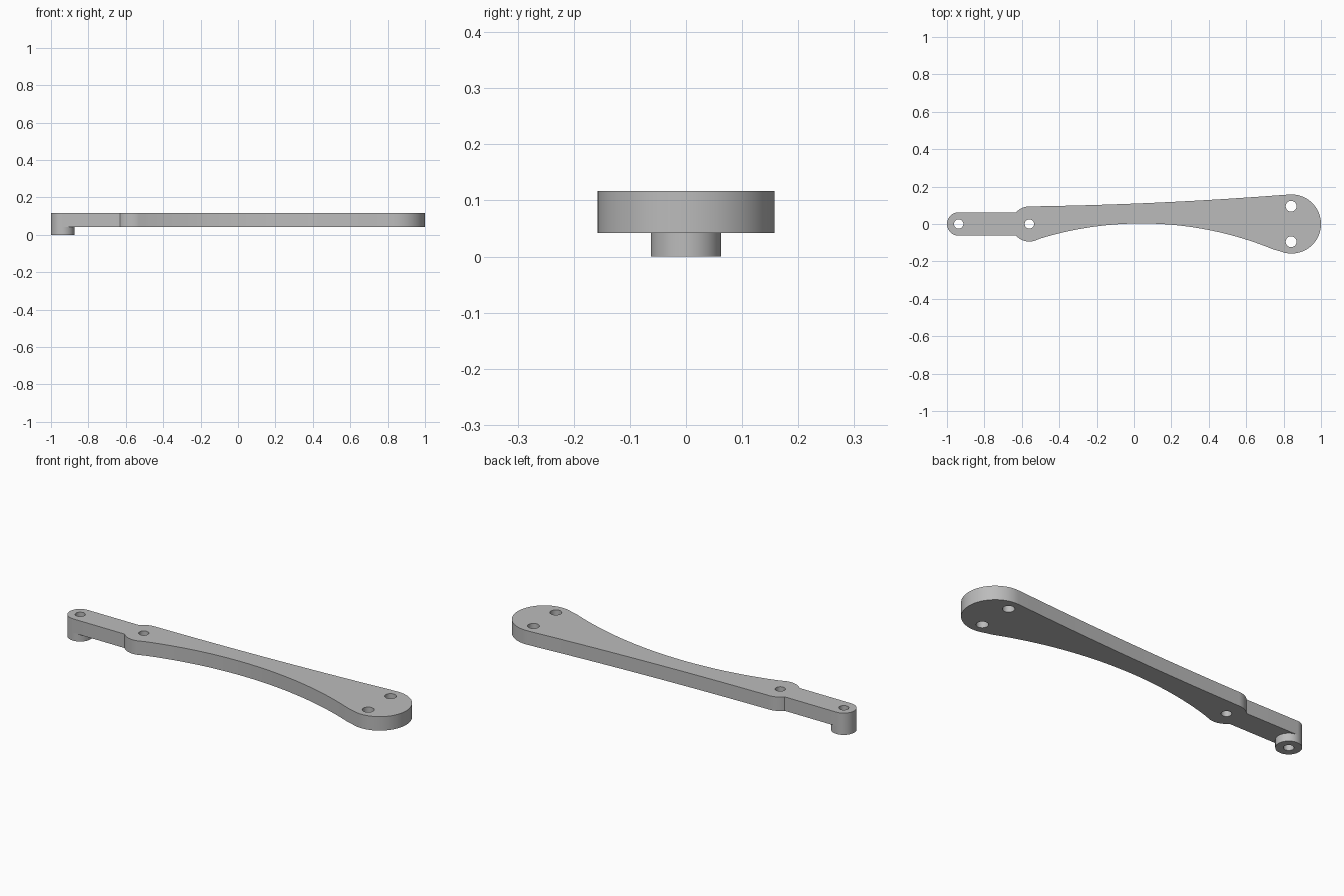
import bpy
import bmesh
from math import cos, sin, radians, pi, sqrt, asin, degrees

cube = bpy.data.objects.get("Cube")
if cube:
    bpy.data.objects.remove(cube, do_unlink=True)

# Main dimensions
BASE, TOP = 0.042, 0.117
TIP_X, TIP_R = -0.9375, 0.0625
LOBE_X, LOBE_R = -0.56, 0.094
END_X, END_R = 0.842, 0.158
SWEEP_X, SWEEP_R = 0.04, 1.86

grey = bpy.data.materials.new("plain grey")
grey.use_nodes = True
colour = (0.5, 0.5, 0.5, 1)
grey.diffuse_color = colour
grey.node_tree.nodes["Principled BSDF"].inputs["Base Color"].default_value = colour


def arc(cx, cy, r, start, end, steps):
    """Points on an arc, angles in degrees."""
    angles = [radians(start + (end - start) * i / steps) for i in range(steps + 1)]
    return [(cx + r * cos(a), cy + r * sin(a)) for a in angles]


def circle(cx, cy, r, steps=48):
    return arc(cx, cy, r, 0, 360, steps)[:-1]


def slab(name, loops, z0, z1):
    """Filled flat outline with holes, given thickness."""
    curve = bpy.data.curves.new(name, "CURVE")
    curve.dimensions = "2D"
    curve.fill_mode = "BOTH"
    curve.extrude = (z1 - z0) / 2
    for loop in loops:
        spline = curve.splines.new("POLY")
        spline.points.add(len(loop) - 1)
        for point, (x, y) in zip(spline.points, loop):
            point.co = (x, y, 0, 1)
        spline.use_cyclic_u = True
    helper = bpy.data.objects.new(name + " outline", curve)
    bpy.context.collection.objects.link(helper)
    graph = bpy.context.evaluated_depsgraph_get()
    mesh = bpy.data.meshes.new_from_object(helper.evaluated_get(graph))
    bpy.data.objects.remove(helper, do_unlink=True)

    bm = bmesh.new()
    bm.from_mesh(mesh)
    bmesh.ops.remove_doubles(bm, verts=bm.verts, dist=0.0001)
    bmesh.ops.translate(bm, verts=bm.verts, vec=(0, 0, (z0 + z1) / 2))
    bmesh.ops.recalc_face_normals(bm, faces=bm.faces)
    bm.to_mesh(mesh)
    bm.free()
    mesh.name = name
    mesh.materials.clear()
    mesh.materials.append(grey)
    obj = bpy.data.objects.new(name, mesh)
    bpy.context.collection.objects.link(obj)
    bpy.ops.object.select_all(action="DESELECT")
    obj.select_set(True)
    bpy.context.view_layer.objects.active = obj
    bpy.ops.object.shade_smooth_by_angle(angle=radians(30))
    return obj


# Outline, counter-clockwise from the narrow tip
notch = degrees(asin(TIP_R / LOBE_R))
outline = arc(TIP_X, 0, TIP_R, 90, 270, 32)
outline += arc(LOBE_X, 0, LOBE_R, 180 + notch, 287, 16)

# Hollow lower sweep
for i in range(1, 40):
    x = -0.533 + (0.78 + 0.533) * i / 40
    outline.append((x, sqrt(SWEEP_R ** 2 - (x - SWEEP_X) ** 2) - SWEEP_R + 0.003))

# Broad rounded end
outline += arc(END_X, 0, END_R, -113, 94, 48)

# Gently rising upper edge
for i in range(23, 0, -1):
    t = i / 24
    outline.append((LOBE_X + 1.39 * t, LOBE_R + 0.064 * (0.3 * t + 0.7 * t * t)))
outline += arc(LOBE_X, 0, LOBE_R, 88, 180 - notch, 12)

tip_hole = circle(TIP_X, 0, 0.025)
holes = [tip_hole, circle(LOBE_X, 0, 0.025)]
holes += [circle(0.84, side * 0.095, 0.029) for side in (-1, 1)]

slab("lever_plate", [outline] + holes, BASE, TOP)

# Round foot under the tip
slab("tip_boss", [circle(TIP_X, 0, TIP_R, 64), tip_hole], 0, BASE)
